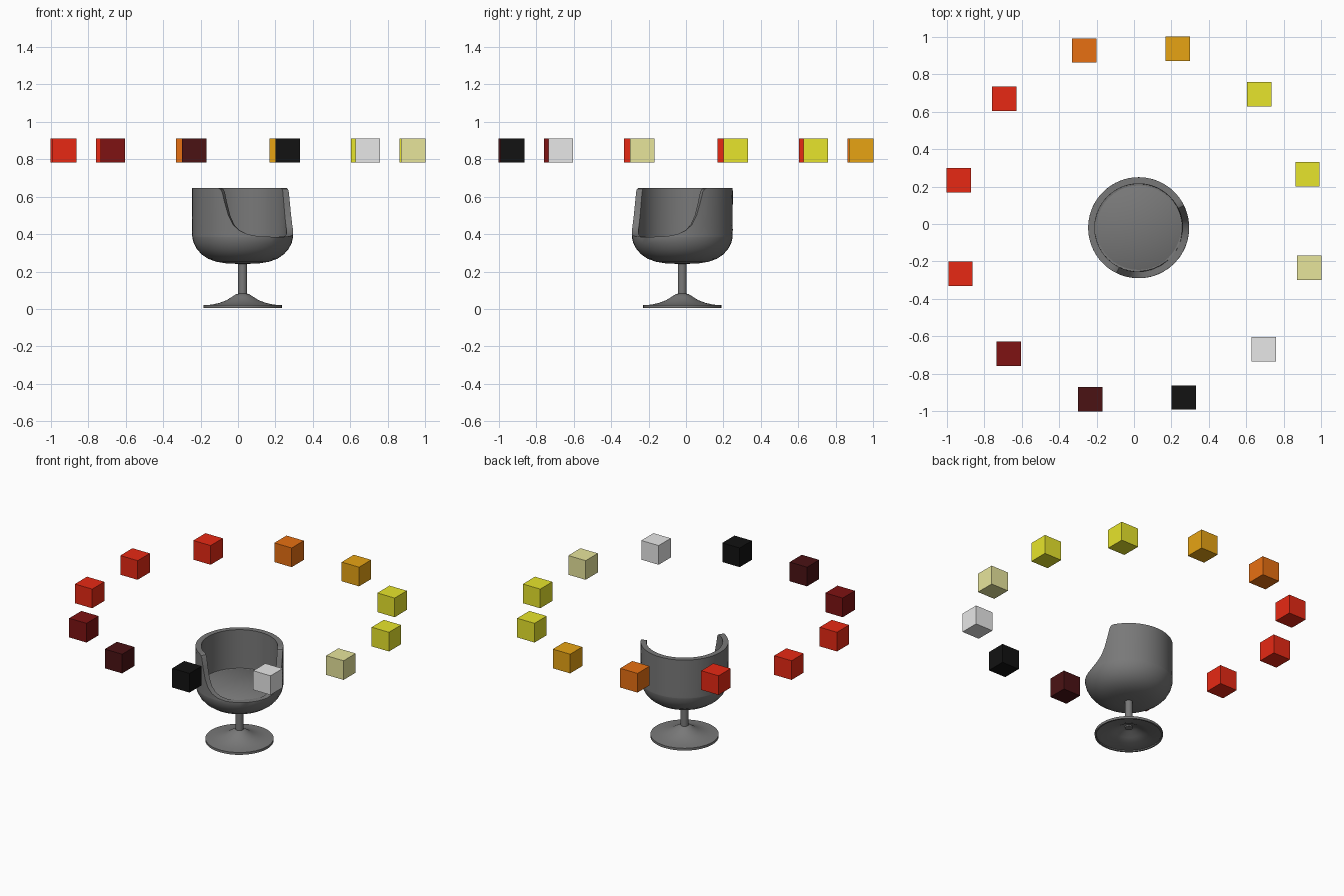
import bpy, bmesh
from math import radians, cos, sin

if "Cube" in bpy.data.objects:
    bpy.data.objects.remove(bpy.data.objects["Cube"])

CENTRE = (0.025, -0.02)   # chair axis
FACING = -45              # direction the chair opens towards


def material(name, *rgb):
    m = bpy.data.materials.new(name)
    m.use_nodes = True
    m.diffuse_color = (*rgb, 1)
    m.node_tree.nodes["Principled BSDF"].inputs["Base Color"].default_value = (*rgb, 1)
    return m


grey = material("dark_grey", 0.19, 0.19, 0.19)
red = material("red", 0.8, 0.022, 0.007)
maroon = material("maroon", 0.21, 0.006, 0.006)
dark_maroon = material("dark_maroon", 0.07, 0.006, 0.007)
black = material("black", 0.006, 0.006, 0.006)
light_grey = material("light_grey", 0.8, 0.8, 0.8)
khaki = material("khaki", 0.8, 0.78, 0.33)
yellow = material("yellow", 0.8, 0.78, 0.025)
amber = material("amber", 0.8, 0.37, 0.007)
orange = material("orange", 0.8, 0.16, 0.006)


def finish(bm, name, mat, smooth=True):
    bmesh.ops.remove_doubles(bm, verts=bm.verts[:], dist=0.0001)
    bmesh.ops.recalc_face_normals(bm, faces=bm.faces[:])
    mesh = bpy.data.meshes.new(name)
    bm.to_mesh(mesh)
    bm.free()
    mesh.materials.append(mat)
    ob = bpy.data.objects.new(name, mesh)
    bpy.context.collection.objects.link(ob)
    if smooth:
        bpy.ops.object.select_all(action='DESELECT')
        ob.select_set(True)
        bpy.context.view_layer.objects.active = ob
        bpy.ops.object.shade_smooth_by_angle(angle=radians(35))
    return ob


def sweep(bm, rows, steps=40):
    """Revolve (radius, z, half opening angle) rows around the chair axis."""
    grid = []
    for r, z, half in rows:
        ring = []
        for j in range(steps + 1):
            a = radians(FACING + half + (360 - 2 * half) * j / steps)
            ring.append(bm.verts.new((CENTRE[0] + r * cos(a), CENTRE[1] + r * sin(a), z)))
        grid.append(ring)
    for low, high in zip(grid, grid[1:]):
        for j in range(steps):
            bm.faces.new((low[j], low[j + 1], high[j + 1], high[j]))
    return grid


def lathe(name, profile):
    bm = bmesh.new()
    sweep(bm, [(r, z, 0) for r, z in profile])
    return finish(bm, name, grey)


# Tub shell: rounded bowl below, wall with a scooped front opening above
bowl = [(0, 0.24), (0.085, 0.243), (0.14, 0.252), (0.185, 0.268), (0.22, 0.292),
        (0.245, 0.32), (0.262, 0.352)]
opening = [(0.385, 0), (0.386, 14), (0.389, 28), (0.4, 40), (0.42, 49), (0.45, 56),
           (0.5, 61.5), (0.57, 66), (0.625, 69), (0.64, 71), (0.646, 74)]
THICK = 0.035
bm = bmesh.new()
outer = sweep(bm, [(r, z, 0) for r, z in bowl] + [(0.27, z, h) for z, h in opening])
inner = sweep(bm, [(0, 0.36, 0)] + [(0.27 - THICK, z, h) for z, h in opening])
out_wall, in_wall = outer[len(bowl):], inner[1:]
for i in range(len(opening) - 1):
    for j in (0, -1):
        bm.faces.new((out_wall[i][j], out_wall[i + 1][j], in_wall[i + 1][j], in_wall[i][j]))
top_out, top_in = out_wall[-1], in_wall[-1]
for j in range(len(top_out) - 1):
    bm.faces.new((top_out[j], top_out[j + 1], top_in[j + 1], top_in[j]))
finish(bm, "tub_shell", grey)

# Seat pad, stem and hollow flared foot
lathe("seat", [(0, 0.365), (0.228, 0.365), (0.232, 0.38), (0.226, 0.384), (0, 0.384)])
lathe("stem", [(0, 0.055), (0.024, 0.055), (0.024, 0.25), (0, 0.25)])
lathe("foot", [(0.022, 0.082), (0.035, 0.079), (0.055, 0.066), (0.085, 0.047), (0.125, 0.032),
               (0.165, 0.023), (0.21, 0.02), (0.21, 0.004), (0.2, 0.004), (0.2, 0.012),
               (0.125, 0.022), (0.085, 0.037), (0.05, 0.058), (0.022, 0.065)])

# Ring of floating colour cubes
ring = [yellow, yellow, amber, orange, red, red, red, maroon, dark_maroon, black,
        light_grey, khaki]
for k, mat in enumerate(ring):
    a = radians(16 + 30 * k)
    bm = bmesh.new()
    bmesh.ops.create_cube(bm, size=0.13)
    cube = finish(bm, f"swatch_cube_{k + 1}", mat, smooth=False)
    cube.location = (0.965 * cos(a), 0.965 * sin(a), 0.847)
